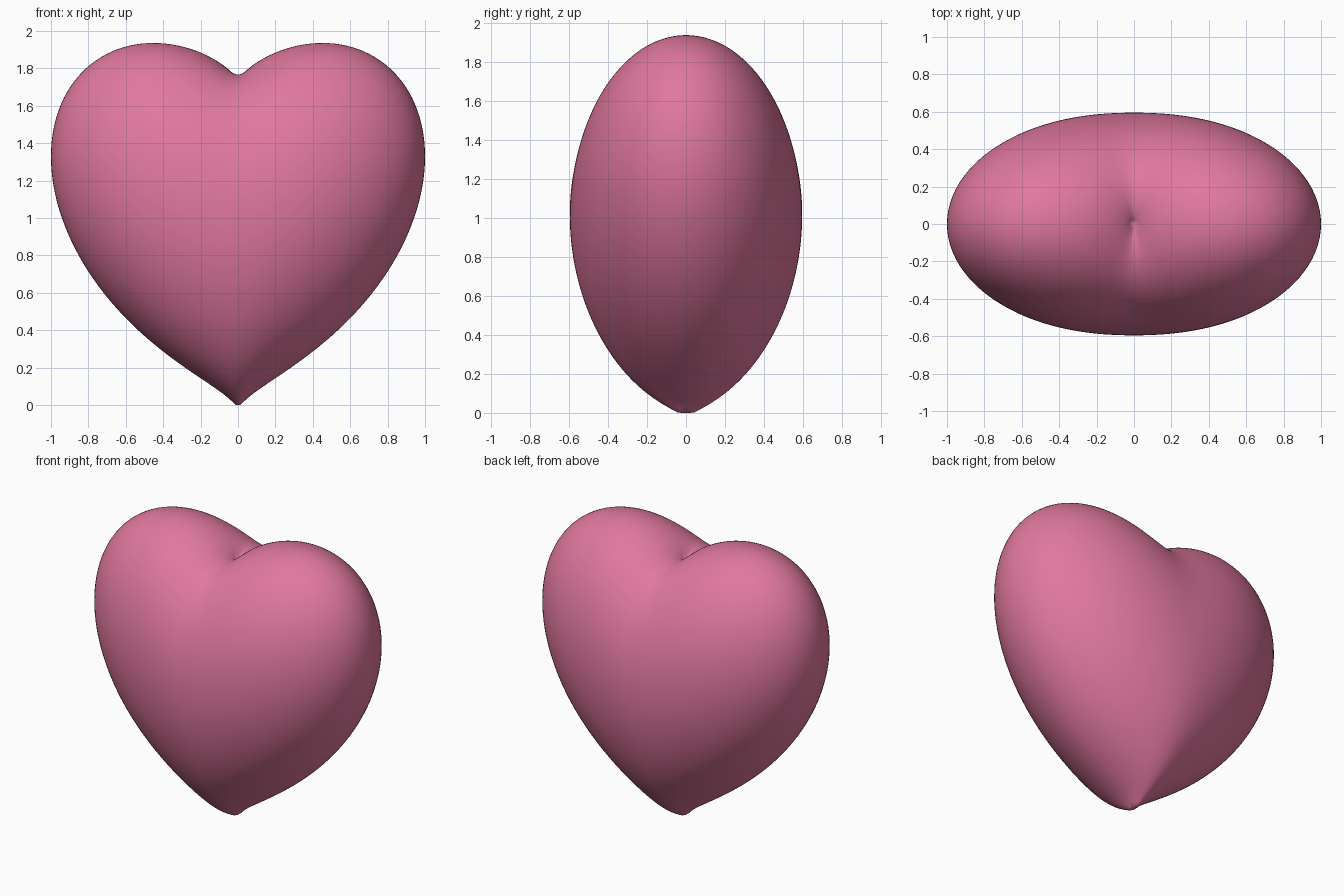
import bpy, bmesh

cube = bpy.data.objects.get("Cube")
if cube:
    bpy.data.objects.remove(cube, do_unlink=True)

SCALE = 0.878    # brings the widest point to x = 1
CENTRE_Z = 0.85  # height of the heart's middle


def heart_radius(d):
    """Distance to (x2 + 9/4 y2 + z2 - 1)^3 = (x2 + 9/80 y2) z^3 along d."""
    a = d.x ** 2 + 2.25 * d.y ** 2 + d.z ** 2
    c = (d.x ** 2 + 0.1125 * d.y ** 2) ** (1 / 3) * d.z
    low, high = 0.0, 2.0
    for _ in range(32):
        r = (low + high) / 2
        if a * r * r - c * r ** (5 / 3) < 1:
            low = r
        else:
            high = r
    return low


# Pink surface
pink = bpy.data.materials.new("pink")
pink.use_nodes = True
colour = (0.745, 0.188, 0.342, 1)
pink.diffuse_color = colour
pink.node_tree.nodes["Principled BSDF"].inputs["Base Color"].default_value = colour

# Heart: a sphere whose poles become the notch and the tip
bm = bmesh.new()
bmesh.ops.create_uvsphere(bm, u_segments=160, v_segments=120, radius=1)
for v in bm.verts:
    d = v.co.normalized()
    v.co = d * heart_radius(d) * SCALE
    v.co.z = max(v.co.z + CENTRE_Z, 0)  # blunt the tip on the ground
mesh = bpy.data.meshes.new("heart")
bm.to_mesh(mesh)
bm.free()
mesh.materials.append(pink)
mesh.shade_smooth()
heart = bpy.data.objects.new("heart", mesh)
bpy.context.collection.objects.link(heart)
